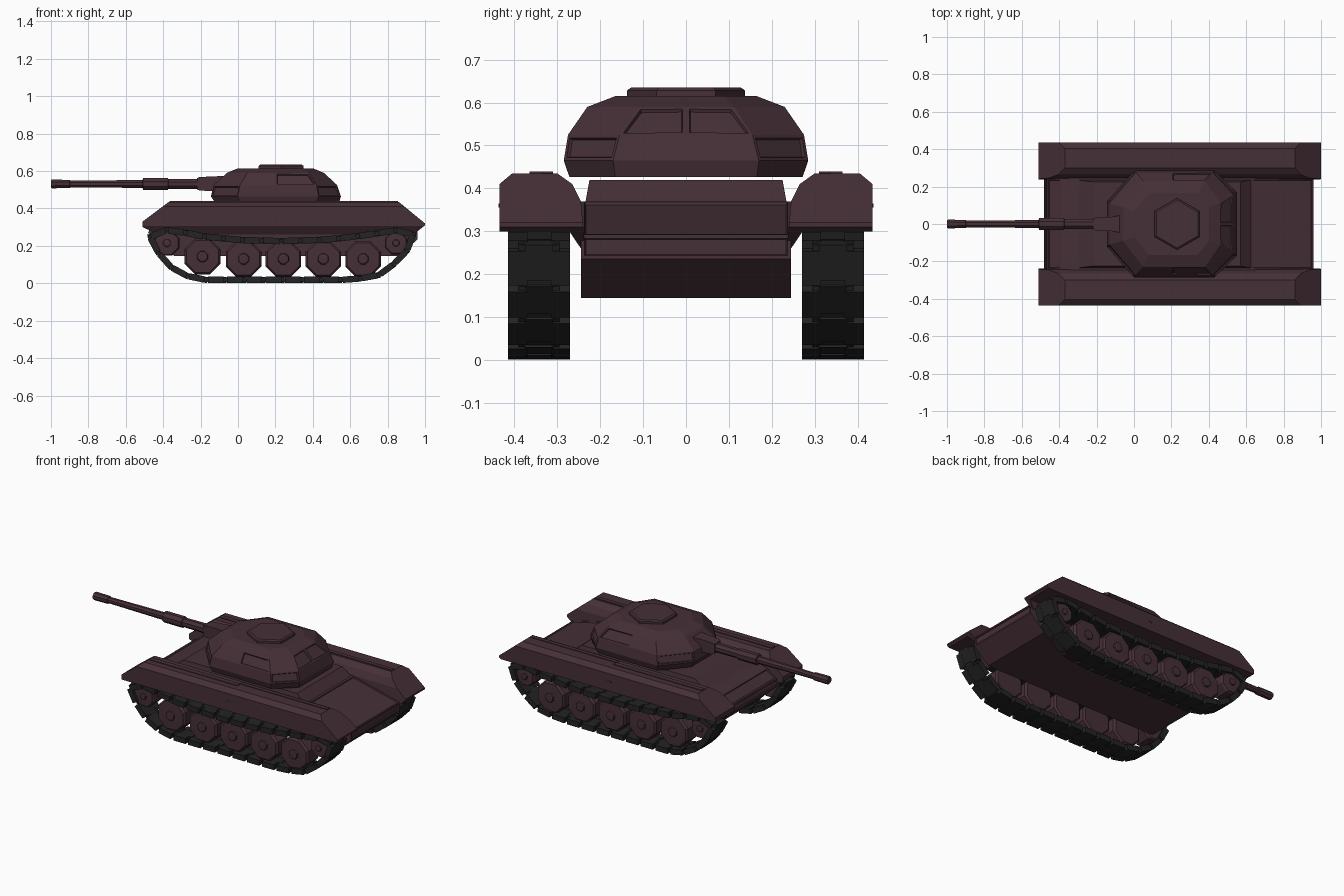
import bpy, bmesh, math
from mathutils import Vector, Matrix

cube = bpy.data.objects.get("Cube")
if cube:
    bpy.data.objects.remove(cube, do_unlink=True)


def material(name, rgb):
    m = bpy.data.materials.new(name)
    m.use_nodes = True
    m.diffuse_color = (*rgb, 1)
    m.node_tree.nodes["Principled BSDF"].inputs["Base Color"].default_value = (*rgb, 1)
    return m


BODY = material("dark maroon paint", (0.060, 0.029, 0.038))
TRACK = material("black track metal", (0.016, 0.017, 0.016))


def finish(name, bm, mat, mirror=False):
    bmesh.ops.recalc_face_normals(bm, faces=bm.faces[:])
    mesh = bpy.data.meshes.new(name)
    bm.to_mesh(mesh)
    bm.free()
    mesh.materials.append(mat)
    ob = bpy.data.objects.new(name, mesh)
    bpy.context.collection.objects.link(ob)
    if mirror:
        mod = ob.modifiers.new("mirror", 'MIRROR')
        mod.use_axis = (False, True, False)


def loft(rings, bm=None):
    """Skin a list of equal-length rings and cap both ends."""
    bm = bm or bmesh.new()
    vs = [[bm.verts.new(p) for p in r] for r in rings]
    for a, b in zip(vs, vs[1:]):
        for i in range(len(a)):
            j = (i + 1) % len(a)
            bm.faces.new((a[i], a[j], b[j], b[i]))
    bm.faces.new(vs[0])
    bm.faces.new(vs[-1])
    bmesh.ops.recalc_face_normals(bm, faces=bm.faces[:])
    return bm


def lathe(profile, n, axis, centre, bm=None):
    """Rings of (position along axis, radius) about the x or y axis."""
    rings = []
    for pos, r in profile:
        ring = []
        for i in range(n):
            t = 2 * math.pi * (i + 0.5) / n
            c, s = r * math.cos(t), r * math.sin(t)
            ring.append(Vector((pos, c, s) if axis == 'x' else (c, pos, s)) + Vector(centre))
        rings.append(ring)
    return loft(rings, bm)


def box(bm, lo, hi, frame=Matrix.Identity(4)):
    lo, hi = Vector(lo), Vector(hi)
    size = Matrix.Diagonal((*(hi - lo), 1))
    bmesh.ops.create_cube(bm, size=1, matrix=frame @ Matrix.Translation((lo + hi) / 2) @ size)


def inset(bm, rule, thick, depth):
    bm.normal_update()
    faces = [f for f in bm.faces if rule(f.calc_center_median(), f.normal)]
    bmesh.ops.inset_individual(bm, faces=faces, thickness=thick, depth=0)
    bmesh.ops.inset_individual(bm, faces=faces, thickness=0.004, depth=-depth)


# Lower hull with recessed front and rear plates
side = [(-.48, .27), (-.465, .31), (-.39, .355), (-.33, .37), (.63, .37), (.96, .292),
        (.96, .235), (.86, .145), (-.34, .145)]
bm = loft([[(x, y, z) for x, z in side] for y in (-.245, .245)])
inset(bm, lambda c, n: abs(n.y) < .1 and c.z > .2 and (c.x > .7 or c.x < -.4), .012, .006)
finish("lower_hull", bm, BODY)

# Raised deck under the turret
bm = loft([[(x0, -w, z), (x1, -w, z), (x1, w, z), (x0, w, z)]
           for x0, x1, w, z in ((-.30, .63, .235, .365), (-.22, .57, .225, .42))])
finish("upper_deck", bm, BODY)

# Fenders: one section swept along x, ends trimmed by sloping planes
section = [(.435, .30), (.435, .41), (.405, .435), (.30, .435),
           (.265, .41), (.245, .37), (.235, .26), (.245, .26), (.272, .30)]
bm = loft([[(x, y, z) for y, z in section] for x in (-.51, 1.0)])
for co, no in (((-.37, .435), (-.105, .14)), ((.86, .435), (.115, .14)),
               ((1, .31), (.04, -.05)), ((-.51, .30), (-.05, -.11))):
    bmesh.ops.bisect_plane(bm, geom=bm.verts[:] + bm.edges[:] + bm.faces[:], clear_outer=True,
                           plane_co=(co[0], 0, co[1]), plane_no=(no[0], 0, no[1]))
    bmesh.ops.holes_fill(bm, edges=[e for e in bm.edges if e.is_boundary], sides=0)
finish("fender", bm, BODY, True)

# Low stowage plates on the fenders, with a small side catch
bm = bmesh.new()
box(bm, (-.365, .335, .43), (.25, .365, .439))
box(bm, (.25, .31, .43), (.855, .335, .439))
box(bm, (.22, .43, .355), (.25, .4365, .365))
finish("fender_plates", bm, BODY, True)


# Turret: stacked faceted rings, with recessed panels
def turret_ring(z, front, rear, w, cf, cr, wf, wr):
    half = [(front, wf), (cf, w), (.2, w), (cr, w), (rear, wr)]
    pts = [(x, -y) for x, y in half] + [(rear, 0)] + half[::-1]
    return [(x, y, z) for x, y in pts]


bm = loft([turret_ring(*r) for r in (
    (.427, -.12, .54, .272, .01, .42, .12, .165),
    (.465, -.145, .55, .285, .0, .43, .12, .17),
    (.525, -.13, .53, .275, .01, .42, .11, .155),
    (.59, -.06, .46, .23, .05, .38, .09, .112),
    (.615, .0, .40, .165, .08, .34, .07, .09))])


def turret_panel(c, n):
    lower = .47 < c.z < .52 and abs(c.y) > .15 and (c.x > .45 or c.x < 0)
    upper = .53 < c.z < .58 and ((c.x > .46 and abs(c.y) < .12) or (.2 < c.x < .35 and abs(c.y) > .2))
    return lower or upper


inset(bm, turret_panel, .011, .007)
finish("turret", bm, BODY)

# Six-sided hatch on the turret roof
hexagon = [(math.sin(math.pi * i / 3), math.cos(math.pi * i / 3)) for i in range(6)]
bm = loft([[(.23 + r * x, r * y, z) for x, y in hexagon]
           for z, r in ((.60, .138), (.628, .138), (.635, .128))])
finish("roof_hatch", bm, BODY)

# Mantlet and gun
bm = loft([[(x, -w, .532 - h), (x, w, .532 - h), (x, w, .532 + h), (x, -w, .532 + h)]
           for x, w, h in ((-.22, .03, .03), (-.205, .035, .036), (-.12, .038, .04), (.0, .06, .045))])
finish("mantlet", bm, BODY)
bm = lathe([(-1, .022), (-.995, .025), (-.9, .024), (-.898, .019), (-.51, .023), (-.508, .034),
            (-.375, .034), (-.372, .028), (-.15, .03)], 8, 'x', (0, 0, .531))
finish("gun_barrel", bm, BODY)

# Road wheels, front idler and rear sprocket
bm = bmesh.new()
wheels = [(-.19, .143, .103)] + [(.03 + .213 * i, .13, .103) for i in range(4)]
wheels += [(-.38, .215, .072), (.845, .215, .065)]
for x, z, r in wheels:
    lathe([(.285, r * .88), (.295, r), (.385, r), (.398, r * .9),
           (.4, r * .3), (.41, r * .27), (.412, r * .18)], 8, 'y', (x, 0, z), bm)
finish("wheels", bm, BODY, True)

# Track: links spaced evenly along a closed path
path = [Vector((x, 0, z)) for x, z in (
    (-.17, .018), (.61, .018), (.775, .048), (.89, .155), (.95, .245), (.915, .285), (.82, .282),
    (.72, .262), (.5, .235), (.24, .225), (0, .232), (-.2, .252), (-.34, .283), (-.43, .285),
    (-.475, .245), (-.45, .19), (-.325, .05))]
loop = list(zip(path, path[1:] + path[:1]))
total = sum((b - a).length for a, b in loop)


def along(d):
    d %= total
    for a, b in loop:
        if d <= (b - a).length:
            return a.lerp(b, d / (b - a).length)
        d -= (b - a).length
    return path[0].copy()


LINKS = 30
pitch = total / LINKS
bm = bmesh.new()
for i in range(LINKS):
    a, b = along(i * pitch), along((i + 1) * pitch)
    t = (b - a).normalized()
    frame = Matrix((t, (0, 1, 0), t.cross(Vector((0, 1, 0))))).transposed().to_4x4()
    frame.translation = (a + b) / 2
    p = pitch / 2
    for y0, y1 in ((.27, .315), (.37, .415)):
        box(bm, (-.82 * p, y0, -.017), (.82 * p, y1, .017), frame)
    box(bm, (-.6 * p, .31, -.016), (1.12 * p, .375, .016), frame)
    box(bm, (-1.1 * p, .295, -.012), (1.1 * p, .39, .012), frame)
finish("tracks", bm, TRACK, True)
